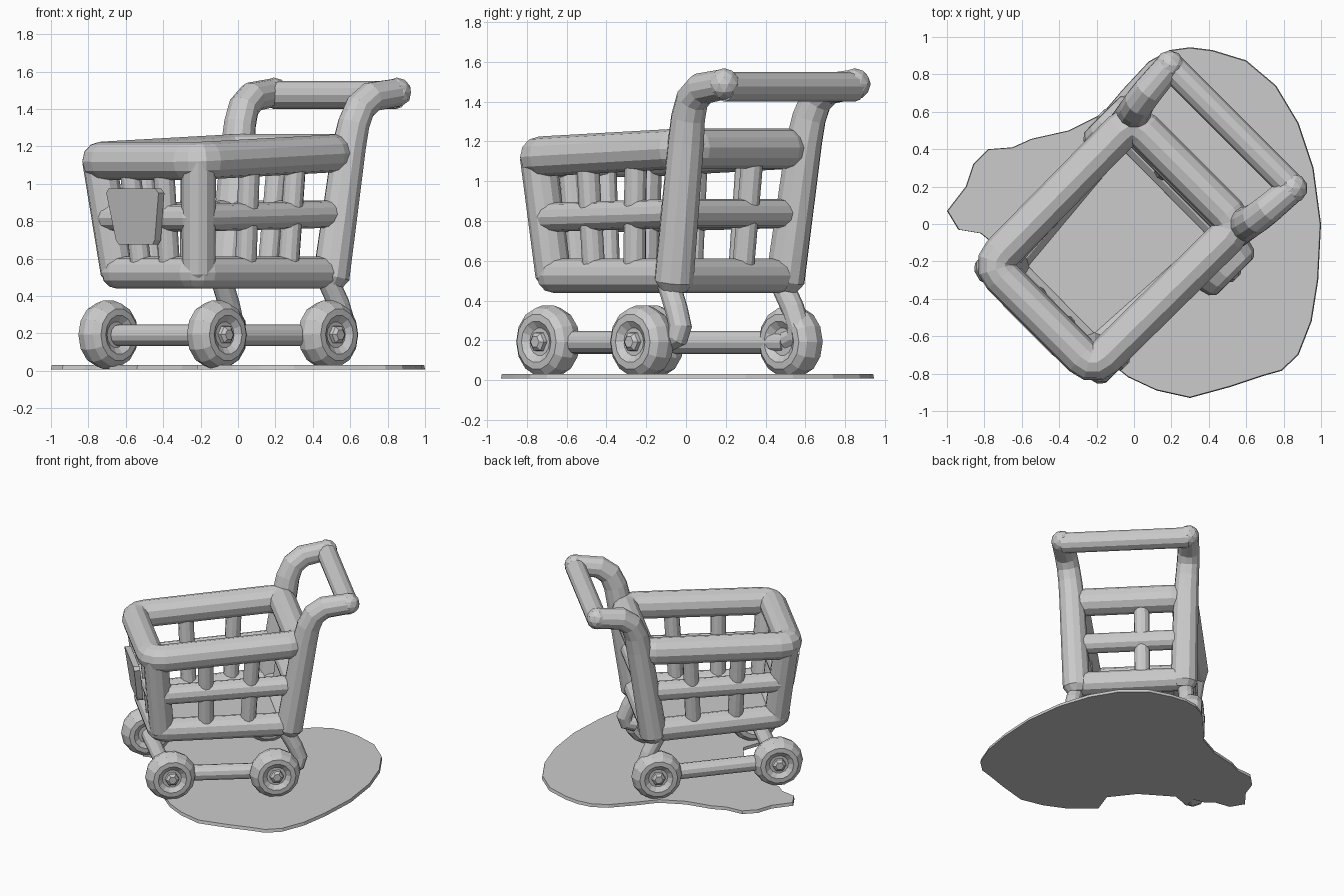
import bpy, bmesh, math
from mathutils import Vector, Matrix

if "Cube" in bpy.data.objects:
    bpy.data.objects.remove(bpy.data.objects["Cube"])

S = math.sqrt(0.5)


def P(u, v, z):
    """Cart coordinates (u back, v right) turned 45 degrees into the world."""
    return Vector(((u + v) * S, (u - v) * S, z))


def mesh_object(name, bm):
    bmesh.ops.recalc_face_normals(bm, faces=bm.faces)
    me = bpy.data.meshes.new(name)
    bm.to_mesh(me)
    bm.free()
    ob = bpy.data.objects.new(name, me)
    bpy.context.collection.objects.link(ob)
    return ob


def tube(name, pts, r, closed=False):
    """Low-poly tube along (u, v, z) points; r is one radius or one per point."""
    rs = r if isinstance(r, (list, tuple)) else [r] * len(pts)
    cu = bpy.data.curves.new(name, 'CURVE')
    cu.dimensions = '3D'
    cu.bevel_depth = 1.0
    cu.bevel_resolution = 4
    cu.use_fill_caps = not closed
    sp = cu.splines.new('POLY')
    sp.points.add(len(pts) - 1)
    for p, q, rad in zip(sp.points, pts, rs):
        p.co = (*P(*q), 1)
        p.radius = rad
    sp.use_cyclic_u = closed
    tmp = bpy.data.objects.new(name + "_path", cu)
    bpy.context.collection.objects.link(tmp)
    me = bpy.data.meshes.new_from_object(tmp)
    me.name = name
    bpy.data.objects.remove(tmp)
    for f in me.polygons:
        f.use_smooth = False
    ob = bpy.data.objects.new(name, me)
    bpy.context.collection.objects.link(ob)
    return ob


def fillet(pts, d, n=3):
    """Round the corners of a closed path."""
    out = []
    for i, p in enumerate(pts):
        p, a, b = Vector(p), Vector(pts[i - 1]), Vector(pts[(i + 1) % len(pts)])
        s, e = p + (a - p).normalized() * d, p + (b - p).normalized() * d
        for k in range(n + 1):
            t = k / n
            out.append(tuple(s * (1 - t) ** 2 + p * 2 * t * (1 - t) + e * t * t))
    return out


def lathe(name, profile, origin, sides, side):
    """Spin a (radius, height) profile about the sideways wheel axis."""
    bm = bmesh.new()
    axis = P(0, side, 0)
    back = P(1, 0, 0)
    rings = []
    for r, h in profile:
        rings.append([bm.verts.new(origin + axis * h + r * (
            back * math.cos(2 * math.pi * k / sides) + Vector((0, 0, 1)) * math.sin(2 * math.pi * k / sides)))
            for k in range(sides)])
    for a, b in zip(rings, rings[1:]):
        for k in range(sides):
            j = (k + 1) % sides
            bm.faces.new((a[k], a[j], b[j], b[k]))
    bm.faces.new(rings[0])
    bm.faces.new(rings[-1])
    return mesh_object(name, bm)


def prism(name, bottom, top):
    bm = bmesh.new()
    a = [bm.verts.new(p) for p in bottom]
    b = [bm.verts.new(p) for p in top]
    bm.faces.new(a)
    bm.faces.new(b)
    for i in range(len(a)):
        j = (i + 1) % len(a)
        bm.faces.new((a[i], a[j], b[j], b[i]))
    return mesh_object(name, bm)


# Basket corners: front left, front right, back right, back left
LOW = [(-.635, -.31, .525), (-.64, .335, .525), (.31, .39, .525), (.315, -.395, .525)]
TOP = [(-.70, -.39, 1.122), (-.70, .392, 1.122), (.39, .40, 1.165), (.39, -.40, 1.165)]


def mix(a, b, t):
    return tuple(Vector(a).lerp(Vector(b), t))


MID = [mix(a, b, .49) for a, b in zip(LOW, TOP)]

# Basket rails
tube("basket_rim", fillet(TOP, .09), .101, True)
tube("basket_middle_rail", fillet(MID, .05), .073, True)
tube("basket_bottom_rail", fillet(LOW, .06), .086, True)

# Basket floor
prism("basket_floor", [P(u, v, .48) for u, v, z in LOW], [P(u, v, .56) for u, v, z in LOW])

# Front corner posts, set slightly inside the rim
for i, n in ((0, "left"), (1, "right")):
    inset = Vector((.02, -.012 if i else .012, 0))
    a, b = Vector(LOW[i]) + inset, Vector(TOP[i]) + inset * 1.3
    tube("front_post_" + n, [mix(a, b, -.07), a, b], [.065, .09, .092])

# Upright bars on each side
for name, i, fractions in (("front", 0, (.34, .67)), ("right", 1, (.36, .68)),
                           ("back", 2, (.61,)), ("left", 3, (.32, .65))):
    j = (i + 1) % 4
    for k, t in enumerate(fractions):
        tube(f"{name}_bar_{k + 1}", [mix(LOW[i], LOW[j], t), mix(TOP[i], TOP[j], t)], .057)

# Front plate, tapered and tilted with the basket face
outline = [(-.155, .70), (-.135, .675), (.12, .675), (.14, .70),
           (.20, .95), (.18, .975), (-.175, .975), (-.195, .95)]
plate = [[P(-.72 - (z - .67) * .13 - d, v, z) for v, z in outline] for d in (0, .045)]
prism("front_plate", *plate)

# Rear posts sweeping up into the handle
for s, n in ((-1, "left"), (1, "right")):
    path = [(.30, .39, .455), (.31, .395, .50), (.42, .42, 1.20), (.445, .43, 1.32), (.485, .44, 1.41),
            (.56, .45, 1.465), (.735, .465, 1.488)]
    tube("rear_post_" + n, [(u, s * v, z) for u, v, z in path], [.07, .10, .092, .087, .084, .082, .076])
    bm = bmesh.new()
    bmesh.ops.create_icosphere(bm, subdivisions=2, radius=.08,
                               matrix=Matrix.Translation(P(.735, s * .465, 1.488)))
    mesh_object("handle_end_" + n, bm)
    # Leg from the basket down into the rear wheel
    leg = [(.27, .40, .50), (.345, .415, .36), (.38, .42, .27), (.365, .425, .22), (.30, .43, .20)]
    tube("rear_leg_" + n, [(u, s * v, z) for u, v, z in leg], .058)
tube("handle_bar", [(.735, -.465, 1.475), (.735, .465, 1.475)], .075)

# Wheel hubs: slightly skewed, as if the casters have swivelled
WHEELS = {"front_left": (-.61, -.37), "front_right": (-.57, .41),
          "rear_left": (.295, -.45), "rear_right": (.185, .497)}

# U-shaped undercarriage open at the back
tube("undercarriage", [(.29, -.43, .19), (-.52, -.36, .19), (-.58, -.34, .19), (-.60, -.29, .19),
                       (-.585, .29, .19), (-.56, .36, .19), (-.50, .38, .19), (.22, .45, .19)], .058)

# Wheels with recessed hubs and bolts
TYRE = [(.07, -.06), (.105, -.085), (.14, -.083), (.172, -.055), (.187, 0),
        (.172, .055), (.14, .083), (.105, .085), (.07, .06)]
for name, (u, v) in WHEELS.items():
    c = P(u, v, .193)
    s = 1 if v > 0 else -1
    lathe(f"{name}_wheel", TYRE, c, 14, s)
    lathe(f"{name}_bolt", [(.055, .04), (.05, .08), (.03, .095)], c, 6, s)

# Irregular puddle-shaped ground base
BASE = [(.30, .945), (.42, .93), (.60, .875), (.76, .74), (.88, .54), (.96, .30), (1, 0), (.985, -.30),
        (.95, -.52), (.88, -.70), (.79, -.785), (.70, -.81), (.52, -.87), (.30, -.93), (.12, -.89), (-.03, -.82),
        (-.13, -.74), (-.22, -.67), (-.16, -.50), (-.30, -.32), (-.54, -.17), (-.69, -.22), (-.66, -.12),
        (-.76, -.10), (-.82, -.05), (-.94, -.03), (-1, .07), (-.90, .20), (-.86, .32), (-.78, .40),
        (-.65, .41), (-.55, .455), (-.35, .50), (-.17, .59), (-.06, .72), (.08, .87), (.19, .93)]
prism("ground_base", [(x, y, .008) for x, y in BASE], [(x * .995, y * .995, .032) for x, y in BASE])
